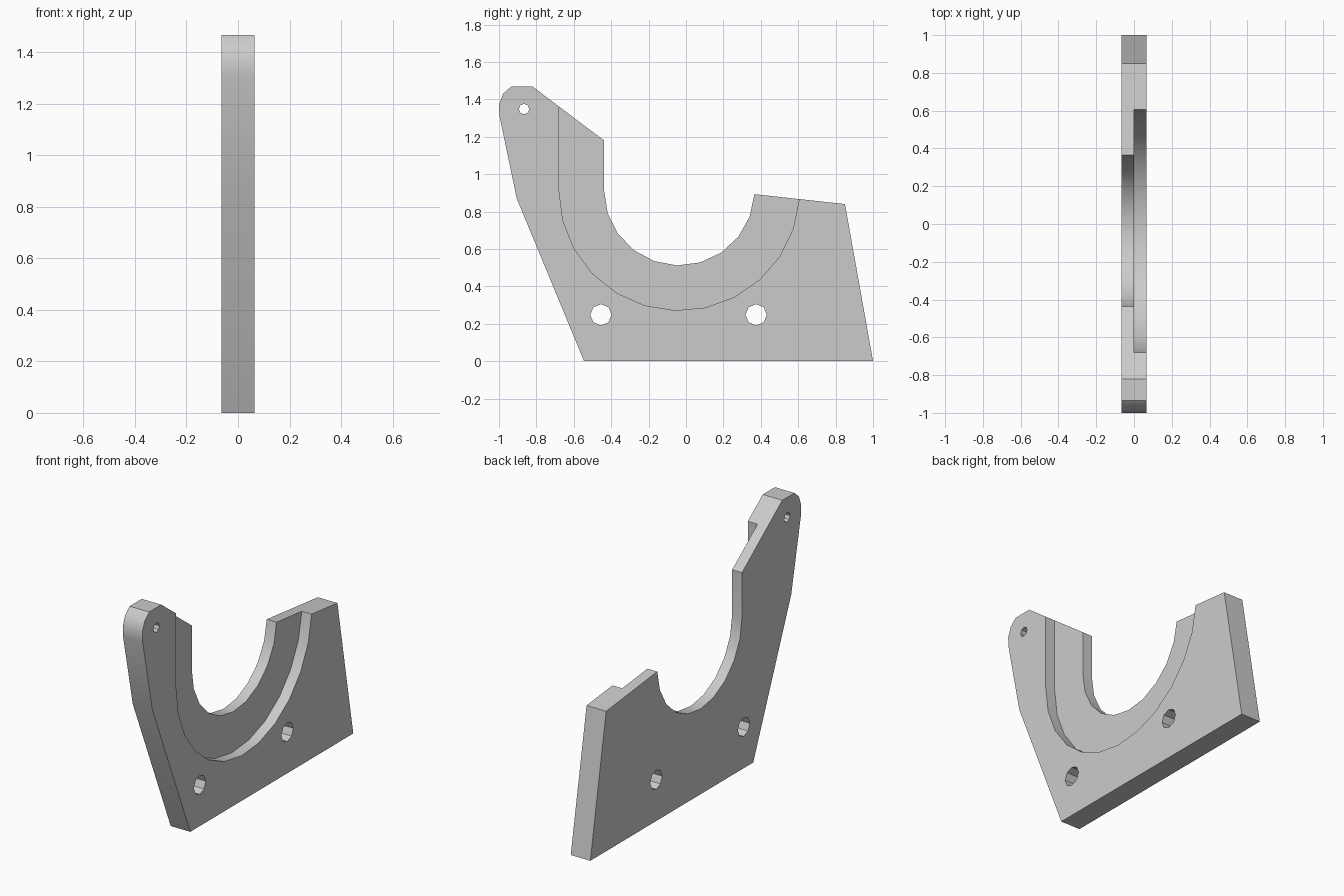
import bpy
import bmesh
from math import cos, sin, radians

cube = bpy.data.objects.get("Cube")
if cube:
    bpy.data.objects.remove(cube, do_unlink=True)

HALF = 0.065                 # half the plate thickness
CENTRE = (-0.036, 0.914)     # shared centre of the saddle arcs


def arc(centre, radius, start, end, steps):
    """Points (y, z) along an arc, angles in degrees."""
    angles = [radians(start + (end - start) * i / steps) for i in range(steps + 1)]
    return [(centre[0] + radius * cos(a), centre[1] + radius * sin(a)) for a in angles]


def prism(name, profile, x0, x1):
    """Extrude a (y, z) profile along x."""
    bm = bmesh.new()
    face = bm.faces.new([bm.verts.new((x0, y, z)) for y, z in profile])
    moved = bmesh.ops.extrude_face_region(bm, geom=[face])["geom"]
    verts = [g for g in moved if isinstance(g, bmesh.types.BMVert)]
    bmesh.ops.translate(bm, verts=verts, vec=(x1 - x0, 0, 0))
    bmesh.ops.recalc_face_normals(bm, faces=bm.faces)
    mesh = bpy.data.meshes.new(name)
    bm.to_mesh(mesh)
    bm.free()
    obj = bpy.data.objects.new(name, mesh)
    bpy.context.collection.objects.link(obj)
    return obj


def cut(target, cutter):
    """Subtract the cutter from the target, then discard it."""
    cutter.hide_render = True
    mod = target.modifiers.new("cut", "BOOLEAN")
    mod.operation = "DIFFERENCE"
    mod.solver = "EXACT"
    mod.object = cutter
    bpy.context.view_layer.objects.active = target
    bpy.ops.object.modifier_apply(modifier=mod.name)
    bpy.data.objects.remove(cutter, do_unlink=True)


# Plate outline: base, right shoulder, saddle, tall arm with rounded tip
saddle = arc(CENTRE, 0.402, 357, 180, 10)
outline = [(-0.545, 0), (1, 0), (0.85, 0.84)] + saddle + [
    (-0.438, 1.18), (-0.82, 1.468), (-0.935, 1.468),
    (-0.978, 1.43), (-1, 1.37), (-0.997, 1.31), (-0.905, 0.87)]
plate = prism("bracket_plate", outline, -HALF, HALF)

# Half-depth recess around the saddle, open at the top
recess = arc(CENTRE, 0.643, 180, 356, 12) + [(0.615, 1.7), (-0.679, 1.7)]
cut(plate, prism("recess_cutter", recess, 0, 0.2))

# Two mounting holes and a small hole in the arm tip
for y, z, radius, sides in ((-0.455, 0.248, 0.057, 8),
                            (0.375, 0.248, 0.057, 8),
                            (-0.866, 1.348, 0.028, 8)):
    ring = arc((y, z), radius, 0, 360, sides)[:-1]
    cut(plate, prism("hole_cutter", ring, -0.2, 0.2))

# Plain grey finish
grey = bpy.data.materials.new("plain_grey")
grey.use_nodes = True
colour = (0.6, 0.6, 0.6, 1)
grey.diffuse_color = colour
grey.node_tree.nodes["Principled BSDF"].inputs["Base Color"].default_value = colour
plate.data.materials.clear()
plate.data.materials.append(grey)

# Smooth the curved walls, keep the corners sharp
bpy.ops.object.select_all(action="DESELECT")
plate.select_set(True)
bpy.context.view_layer.objects.active = plate
bpy.ops.object.shade_smooth_by_angle(angle=radians(30))
